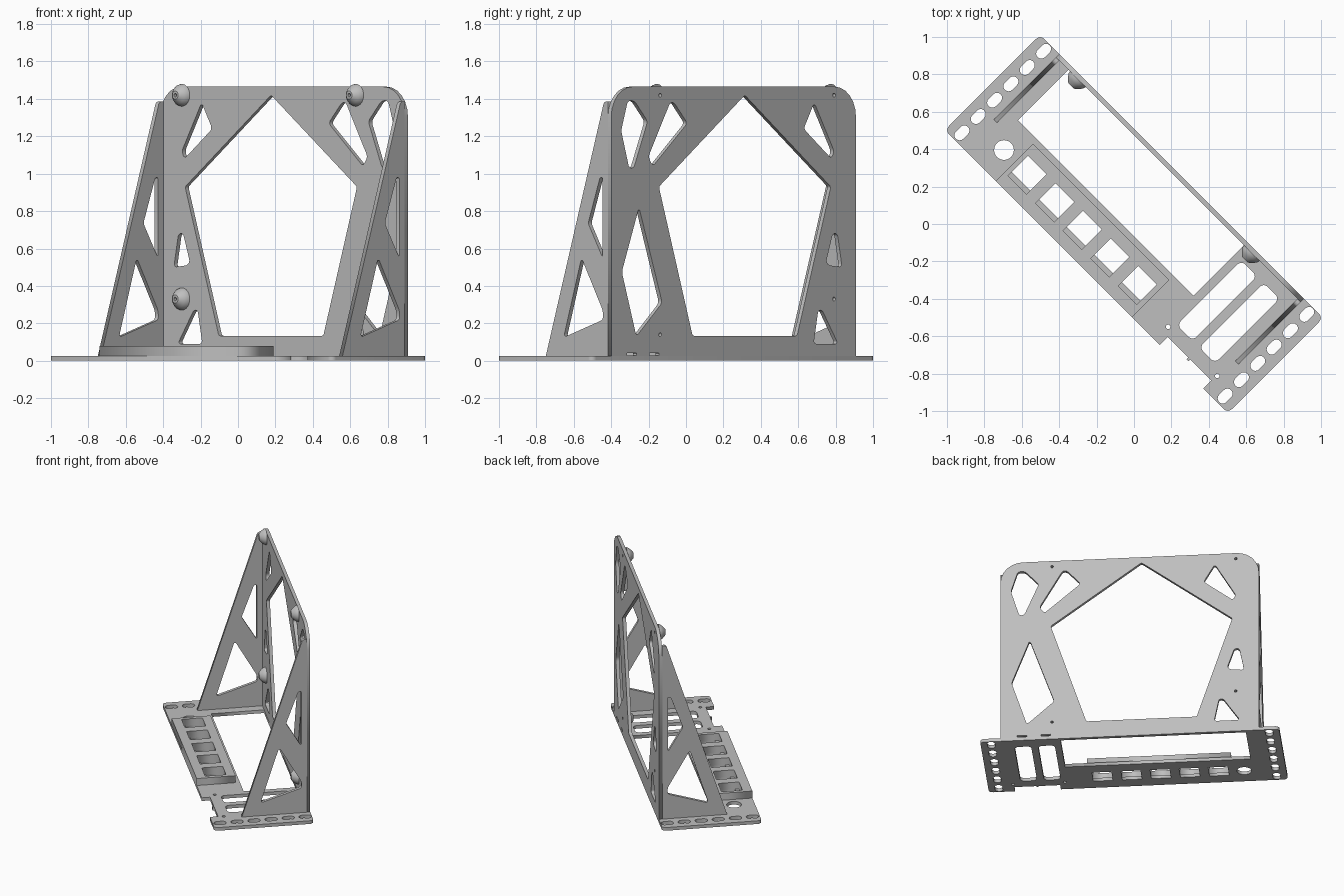
import bpy, bmesh, math
from mathutils import Matrix, Vector

cube = bpy.data.objects.get("Cube")
if cube:
    bpy.data.objects.remove(cube, do_unlink=True)

grey = bpy.data.materials.new("plain grey")
grey.use_nodes = True
colour = (0.52, 0.52, 0.52, 1)
grey.diffuse_color = colour
grey.node_tree.nodes["Principled BSDF"].inputs["Base Color"].default_value = colour

# The whole bracket is laid out square, then turned an eighth of a turn
TURN = Matrix.Rotation(-math.pi / 4, 4, 'Z')
UPRIGHT = Matrix.Rotation(math.pi / 2, 4, 'X')
SIDEWAYS = Matrix.Rotation(math.pi / 2, 4, 'Z') @ UPRIGHT


def rounded(points, radius=0.0, steps=6):
    """Polygon with each corner replaced by an arc; radius may be a list."""
    pts = [Vector(p) for p in points]
    n = len(pts)
    out = []
    for i, c in enumerate(pts):
        r = radius[i] if isinstance(radius, list) else radius
        to_a, to_b = pts[i - 1] - c, pts[(i + 1) % n] - c
        r = min(r, to_a.length / 2, to_b.length / 2)
        if r < 1e-5:
            arc = [c]
        else:
            a, b = c + to_a.normalized() * r, c + to_b.normalized() * r
            w = math.sin(to_a.angle(to_b) / 2)
            arc = []
            for k in range(steps + 1):
                t = k / steps
                wa, wc, wb = (1 - t) ** 2, 2 * t * (1 - t) * w, t * t
                arc.append((a * wa + c * wc + b * wb) / (wa + wc + wb))
        for p in arc:
            if not out or (p - out[-1]).length > 1e-5:
                out.append(p)
    if (out[0] - out[-1]).length < 1e-5:
        out.pop()
    return out


def rect(x0, x1, y0, y1, r=0.0):
    return rounded([(x0, y0), (x1, y0), (x1, y1), (x0, y1)], r)


def slot(x, y, w, h):
    return rect(x - w / 2, x + w / 2, y - h / 2, y + h / 2, min(w, h) / 2)


def hole(x, y, r):
    return slot(x, y, 2 * r, 2 * r)


def add_object(name, mesh):
    mesh.materials.clear()
    mesh.materials.append(grey)
    obj = bpy.data.objects.new(name, mesh)
    bpy.context.collection.objects.link(obj)
    return obj


def plate(name, outline, holes, thickness, place):
    """Flat plate with cut-outs, extruded evenly about its own plane."""
    curve = bpy.data.curves.new(name, 'CURVE')
    curve.dimensions = '2D'
    curve.fill_mode = 'BOTH'
    curve.extrude = thickness / 2
    for loop in [outline] + holes:
        spline = curve.splines.new('POLY')
        spline.points.add(len(loop) - 1)
        for point, co in zip(spline.points, loop):
            point.co = (co.x, co.y, 0, 1)
        spline.use_cyclic_u = True
    helper = bpy.data.objects.new(name + "_outline", curve)
    bpy.context.collection.objects.link(helper)
    graph = bpy.context.evaluated_depsgraph_get()
    mesh = bpy.data.meshes.new_from_object(helper.evaluated_get(graph))
    bpy.data.objects.remove(helper, do_unlink=True)
    bm = bmesh.new()
    bm.from_mesh(mesh)
    bmesh.ops.remove_doubles(bm, verts=bm.verts, dist=1e-5)
    bmesh.ops.transform(bm, matrix=TURN @ place, verts=bm.verts)
    bmesh.ops.recalc_face_normals(bm, faces=bm.faces)
    bm.to_mesh(mesh)
    bm.free()
    mesh.name = name
    return add_object(name, mesh)


SHEET = 0.025
BACK = 0.36
INNER = BACK - SHEET
windows = [-0.658 + 0.208 * i for i in range(5)]

# Base plate with front notch, end slots, cable slots and main opening
base_outline = rounded(
    [(-1.07, -BACK), (0.555, -BACK), (0.555, -0.30), (0.71, -0.30), (0.71, -0.312),
     (0.725, -0.312), (0.725, -0.30), (0.884, -0.30), (0.884, -BACK),
     (1.07, -BACK), (1.07, BACK), (-1.07, BACK)],
    [0.03] + [0] * 8 + [0.03] * 3)
base_holes = [slot(side * 0.995, -0.306 + 0.1235 * i, 0.055, 0.09)
              for side in (-1, 1) for i in range(6)]
base_holes += [rect(u, u + 0.14, -0.265, -0.142) for u in windows]
base_holes += [
    rect(-0.83, 0.497, -0.047, INNER),
    rect(0.544, 0.663, -0.22, 0.268, 0.03),
    rect(0.713, 0.832, -0.22, 0.268, 0.03),
    hole(-0.771, -0.212, 0.053),
    hole(0.518, -0.26, 0.012),
    hole(0.889, -0.26, 0.012)]
plate("base_plate", base_outline, base_holes, SHEET,
      Matrix.Translation((0, 0, SHEET / 2)))

# Raised socket strip along the front edge
plate("socket_strip", rect(-0.686, 0.345, -BACK, -0.078),
      [rect(u, u + 0.14, -0.293, -0.142) for u in windows], 0.055,
      Matrix.Translation((0, 0, SHEET + 0.0275)))

# Back wall with pentagon opening and lightening holes
mounts = [(-0.76, 1.42), (0.555, 1.42), (-0.76, 0.33), (0.555, 0.14)]
wall_outline = rounded([(-0.925, SHEET), (0.925, SHEET), (0.925, 1.465), (-0.925, 1.465)],
                       [0, 0, 0.16, 0.16])
lightening = [
    [(0.80, 1.39), (0.75, 1.39), (0.65, 1.28), (0.755, 1.03), (0.79, 1.03), (0.85, 1.23)],
    [(0.48, 1.38), (0.45, 1.38), (0.35, 1.27), (0.61, 1.04), (0.645, 1.09)],
    [(0.715, 0.82), (0.54, 0.31), (0.735, 0.13), (0.845, 0.475)],
    [(-0.61, 1.38), (-0.53, 1.24), (-0.74, 1.08), (-0.76, 1.12)],
    [(-0.785, 0.68), (-0.75, 0.68), (-0.70, 0.53), (-0.72, 0.51), (-0.82, 0.50)],
    [(-0.67, 0.27), (-0.64, 0.27), (-0.605, 0.09), (-0.79, 0.09)]]
wall_holes = [rounded(p, 0.02, 4) for p in lightening]
wall_holes.append(rounded([(-0.085, 1.42), (-0.735, 0.93), (-0.48, 0.133),
                           (0.31, 0.133), (0.565, 0.93)], 0.012, 3))
wall_holes += [hole(u, z, 0.01) for u, z in mounts]
wall_holes += [rect(u - 0.035, u + 0.035, 0.028, 0.04) for u in (0.60, 0.77)]
plate("back_wall", wall_outline, wall_holes, SHEET,
      Matrix.Translation((0, BACK - SHEET / 2, 0)) @ UPRIGHT)

# Sloping gussets at both ends
gusset_outline = rounded([(-0.135, SHEET), (INNER, SHEET), (INNER, 1.385), (0.305, 1.385)],
                         [0, 0, 0, 0.02])
gusset_holes = [
    rounded([(0.0, 0.125), (0.30, 0.22), (0.295, 0.27), (0.135, 0.55)], 0.02, 4),
    rounded([(0.295, 0.55), (0.295, 0.98), (0.275, 0.98), (0.185, 0.735)], 0.015, 4)]
for name, side in (("right_gusset", -1), ("left_gusset", 1)):
    plate(name, gusset_outline, gusset_holes, SHEET,
          Matrix.Translation((side * (0.925 - SHEET / 2), 0, 0)) @ SIDEWAYS)

# Domed screw bosses on the inside of the wall
boss_profile = [(0.01, 0), (0.06, 0), (0.056, 0.014), (0.046, 0.028),
                (0.03, 0.044), (0.022, 0.05), (0.01, 0.05)]
for i, (u, z) in enumerate(mounts):
    bm = bmesh.new()
    ring = [bm.verts.new((r, 0, h)) for r, h in boss_profile]
    edges = [bm.edges.new((ring[k - 1], ring[k])) for k in range(len(ring))]
    bmesh.ops.spin(bm, geom=ring + edges, axis=(0, 0, 1), cent=(0, 0, 0),
                   angle=math.tau, steps=32)
    bmesh.ops.remove_doubles(bm, verts=bm.verts, dist=1e-5)
    place = TURN @ Matrix.Translation((u, INNER, z)) @ UPRIGHT
    bmesh.ops.transform(bm, matrix=place, verts=bm.verts)
    bmesh.ops.recalc_face_normals(bm, faces=bm.faces)
    mesh = bpy.data.meshes.new("screw_boss")
    bm.to_mesh(mesh)
    bm.free()
    boss = add_object("screw_boss_%d" % (i + 1), mesh)
    bpy.ops.object.select_all(action='DESELECT')
    boss.select_set(True)
    bpy.context.view_layer.objects.active = boss
    bpy.ops.object.shade_smooth_by_angle(angle=math.radians(35))
